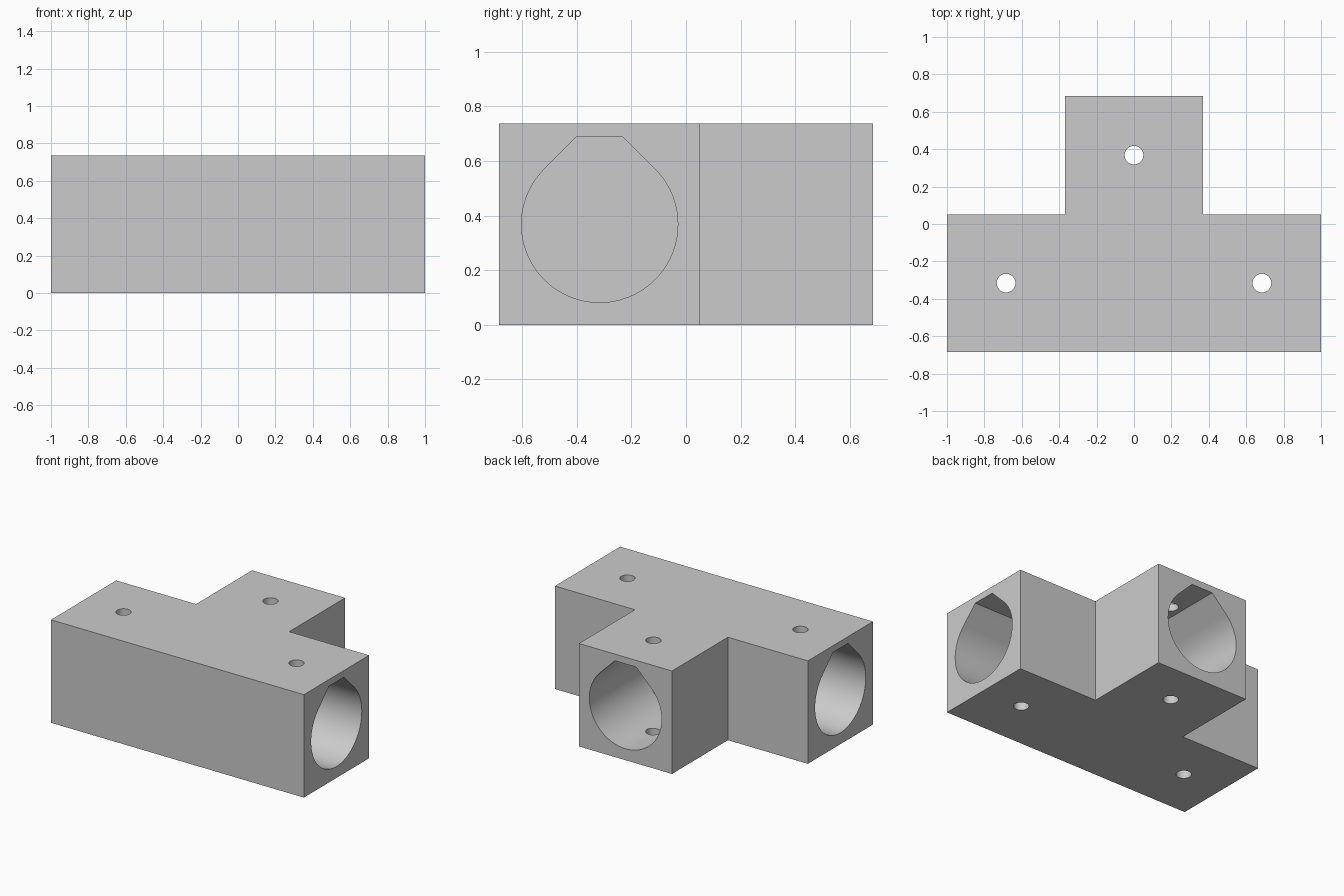
import bpy, bmesh
from math import sin, cos, pi, radians
from mathutils import Matrix, Vector

cube = bpy.data.objects.get("Cube")
if cube:
    bpy.data.objects.remove(cube, do_unlink=True)

SIDE = 0.736            # square section of every arm
HALF = SIDE / 2
ARM = 1 - HALF          # arm length beyond the centre block
DEPTH = (SIDE + ARM) / 2
AXIS_Y = HALF - DEPTH   # centre line of the crossbar
BORE = 0.286            # socket radius
FLAT = 0.32             # height of the socket's flat roof above its axis

grey = bpy.data.materials.new("light grey")
grey.use_nodes = True
grey.diffuse_color = (0.6, 0.6, 0.6, 1)
grey.node_tree.nodes["Principled BSDF"].inputs["Base Color"].default_value = (0.6, 0.6, 0.6, 1)


def prism(name, profile, length, matrix):
    """Extrude a flat profile along its local z, then place it."""
    bm = bmesh.new()
    face = bm.faces.new([bm.verts.new((x, y, 0)) for x, y in profile])
    new = bmesh.ops.extrude_face_region(bm, geom=[face])["geom"]
    bmesh.ops.translate(bm, vec=(0, 0, length),
                        verts=[v for v in new if isinstance(v, bmesh.types.BMVert)])
    bmesh.ops.recalc_face_normals(bm, faces=bm.faces)
    bm.transform(matrix)
    mesh = bpy.data.meshes.new(name)
    bm.to_mesh(mesh)
    bm.free()
    mesh.materials.append(grey)
    obj = bpy.data.objects.new(name, mesh)
    bpy.context.collection.objects.link(obj)
    return obj


def arc(radius, start, end, steps):
    angles = [start + (end - start) * i / steps for i in range(steps + 1)]
    return [(radius * cos(a), radius * sin(a)) for a in angles]


# T-shaped body
inner = AXIS_Y + HALF
body = prism("tee_connector",
             [(-1, -DEPTH), (1, -DEPTH), (1, inner), (HALF, inner), (HALF, DEPTH),
              (-HALF, DEPTH), (-HALF, inner), (-1, inner)],
             SIDE, Matrix.Identity(4))

# Blind teardrop sockets and vertical screw holes, one of each per arm
roof = BORE * 2 ** 0.5 - FLAT
teardrop = arc(BORE, 3 * pi / 4, 9 * pi / 4, 72) + [(roof, FLAT), (-roof, FLAT)]
circle = arc(0.05, 0, 2 * pi, 32)[:-1]
centre = Vector((0, AXIS_Y, HALF))
cutters = []
for side, direction in (("left", (1, 0, 0)), ("right", (-1, 0, 0)), ("back", (0, 1, 0))):
    out = Vector(direction)
    up = Vector((0, 0, 1))
    turn = Matrix((up.cross(out), up, out)).transposed().to_4x4()
    cutters.append(prism(side + "_socket_cutter", teardrop, ARM + 0.1,
                         Matrix.Translation(centre + out * HALF) @ turn))
    spot = centre + out * (HALF + ARM / 2)
    cutters.append(prism(side + "_screw_cutter", circle, SIDE + 0.2,
                         Matrix.Translation((spot.x, spot.y, -0.1))))

bpy.context.view_layer.objects.active = body
for cutter in cutters:
    cutter.hide_render = True
    cut = body.modifiers.new(cutter.name, "BOOLEAN")
    cut.operation = "DIFFERENCE"
    cut.solver = "EXACT"
    cut.object = cutter
    bpy.ops.object.modifier_apply(modifier=cut.name)
for cutter in cutters:
    bpy.data.objects.remove(cutter, do_unlink=True)

# Smooth bores, crisp edges
bpy.ops.object.select_all(action="DESELECT")
body.select_set(True)
bpy.ops.object.shade_smooth_by_angle(angle=radians(30))
